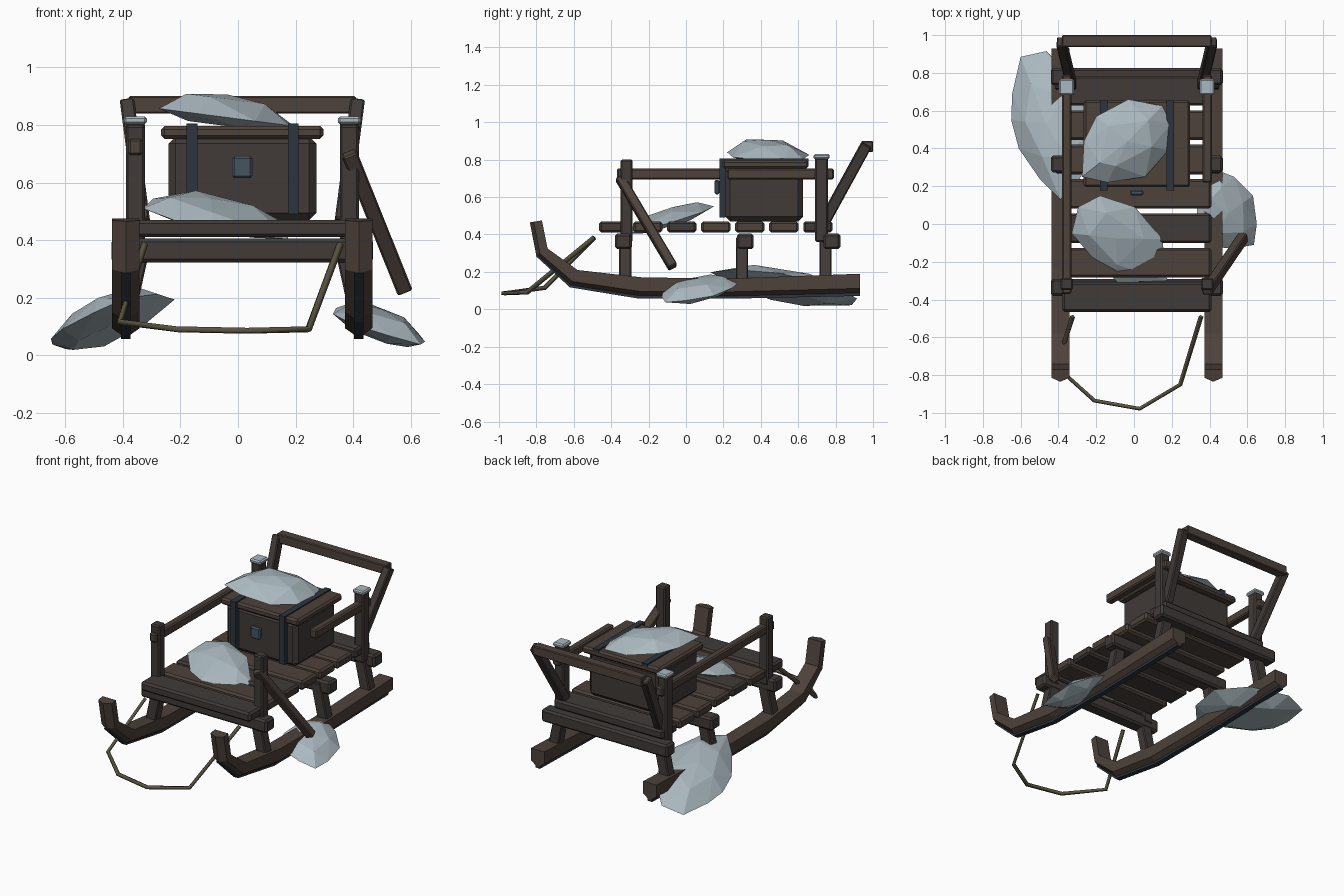
import bpy, bmesh
from mathutils import Vector, Matrix

if "Cube" in bpy.data.objects:
    bpy.data.objects.remove(bpy.data.objects["Cube"])

CX = 0.015  # sled centre line


def material(name, rgb):
    m = bpy.data.materials.new(name)
    m.diffuse_color = (*rgb, 1)
    m.use_nodes = True
    m.node_tree.nodes["Principled BSDF"].inputs["Base Color"].default_value = m.diffuse_color
    return m


WOOD = material("wood", (0.075, 0.054, 0.043))
DARK = material("dark_wood", (0.052, 0.043, 0.039))
IRON = material("iron", (0.027, 0.036, 0.048))
STEEL = material("steel", (0.06, 0.09, 0.12))
SNOW = material("snow", (0.40, 0.48, 0.52))
ROPE = material("rope", (0.10, 0.09, 0.055))


def finish(name, bm, mat):
    bmesh.ops.recalc_face_normals(bm, faces=bm.faces)
    me = bpy.data.meshes.new(name)
    bm.to_mesh(me)
    bm.free()
    me.materials.append(mat)
    ob = bpy.data.objects.new(name, me)
    bpy.context.collection.objects.link(ob)
    return ob


def block(name, matrix, size, mat, bevel):
    bm = bmesh.new()
    bmesh.ops.create_cube(bm, size=1)
    bmesh.ops.scale(bm, vec=size, verts=bm.verts)
    if bevel:
        bmesh.ops.bevel(bm, geom=bm.edges[:], offset=bevel, segments=1, affect='EDGES')
    bm.transform(matrix)
    return finish(name, bm, mat)


def box(name, lo, hi, mat, bevel=0.008):
    lo, hi = Vector(lo), Vector(hi)
    return block(name, Matrix.Translation((lo + hi) / 2), hi - lo, mat, bevel)


def beam(name, a, b, w, h, mat, bevel=0.006):
    a, b = Vector(a), Vector(b)
    z = (b - a).normalized()
    x = Vector((0, 1, 0)).cross(z).normalized()
    y = z.cross(x)
    m = Matrix((x, y, z)).transposed().to_4x4()
    m.translation = (a + b) / 2
    return block(name, m, Vector((w, h, (b - a).length)), mat, bevel)


def loft(name, rings, mat):
    bm = bmesh.new()
    vs = [[bm.verts.new(p) for p in r] for r in rings]
    n = len(vs[0])
    for r, s in zip(vs, vs[1:]):
        for i in range(n):
            j = (i + 1) % n
            bm.faces.new((r[i], r[j], s[j], s[i]))
    bm.faces.new(vs[0])
    bm.faces.new(vs[-1])
    return finish(name, bm, mat)


# Runner side profile: (top y, top z, keel y, keel z)
PROFILE = [(-.77, .475, -.835, .465), (-.74, .325, -.80, .285), (-.58, .21, -.62, .12),
           (-.23, .17, -.25, .06), (.25, .165, .25, .06), (.93, .19, .93, .075)]


def section(x, p, shape):
    return [(x + dx, p[0] + (p[2] - p[0]) * t, p[1] + (p[3] - p[1]) * t) for dx, t in shape]


HULL = [(-.048, 0), (.048, 0), (.048, .68), (0, 1), (-.048, .68)]
SHOE = [(-.017, .8), (.017, .8), (.017, 1.03), (-.017, 1.03)]

for s, side in ((-1, "left"), (1, "right")):
    # runners with iron shoes
    x = CX + s * .405
    loft(f"{side}_runner", [section(x, p, HULL) for p in PROFILE], WOOD)
    loft(f"{side}_runner_shoe", [section(x, p, SHOE) for p in PROFILE[1:]], IRON)
    # splayed legs
    for i, y in enumerate((-.325, .30, .745)):
        beam(f"{side}_leg_{i}", (CX + s * .41, y, .13), (CX + s * .355, y, .38), .07, .065, DARK)
    # upright posts, steel caps on the rear ones
    px = CX + s * .372
    box(f"{side}_front_post", (px - .033, -.35, .36), (px + .033, -.285, .80), DARK)
    box(f"{side}_rear_post", (px - .033, .69, .36), (px + .033, .76, .81), DARK)
    box(f"{side}_post_cap", (px - .04, .682, .803), (px + .04, .768, .83), SNOW)
    # side rail, snapped short on the right
    box(f"{side}_rail", (px - .025, -.37 if s < 0 else .22, .695),
        (px + .025, .79, .752), WOOD)
    # push handle uprights
    beam(f"{side}_handle_upright", (CX + s * .345, .735, .46), (CX + s * .40, .965, .88),
         .05, .06, DARK)

box("handle_bar", (CX - .395, .938, .84), (CX + .395, 1.0, .90), WOOD, .005)
beam("broken_rail", (.385, -.355, .705), (.578, -.07, .225), .055, .05, WOOD)

# cross beams and deck slats
for i, y in enumerate((-.38, .272, .735)):
    box(f"cross_beam_{i}", (CX - .455, y, .322), (CX + .455, y + .09, .405), DARK, .012)
for i in range(7):
    y = -.465 + .182 * i
    box(f"deck_slat_{i}", (CX - .395, y, .41), (CX + .395, y + .157, .47),
        DARK if i in (0, 2, 6) else WOOD, .012)

# chest
box("chest_body", (CX - .257, .21, .47), (CX + .257, .625, .76), DARK, .025)
box("chest_lid", (CX - .282, .195, .752), (CX + .282, .655, .797), WOOD, .012)
for i, x in enumerate((-.16, .192)):
    box(f"chest_strap_front_{i}", (x - .019, .178, .49), (x + .019, .212, .775), IRON, 0)
    box(f"chest_strap_top_{i}", (x - .019, .178, .765), (x + .019, .655, .805), IRON, 0)
box("chest_lock", (-.02, .152, .615), (.05, .18, .692), STEEL, .008)

# front pull rope
cu = bpy.data.curves.new("pull_rope", 'CURVE')
cu.dimensions = '3D'
cu.bevel_depth = .013
cu.bevel_resolution = 0
path = [(-.325, -.49, .385), (-.41, -.755, .115), (-.21, -.935, .09), (.03, -.978, .085),
        (.245, -.85, .09), (.355, -.49, .385)]
sp = cu.splines.new('POLY')
sp.points.add(len(path) - 1)
for p, c in zip(sp.points, path):
    p.co = (*c, 1)
cu.use_fill_caps = True
cu.materials.append(ROPE)
bpy.context.collection.objects.link(bpy.data.objects.new("pull_rope", cu))


def mound(name, outline, z0, sx, sy, up, down):
    """Faceted snow lump: outline on a tilted plane, domed above and below."""
    n = len(outline)
    cx, cy = sum(p[0] for p in outline) / n, sum(p[1] for p in outline) / n
    bm = bmesh.new()

    def add(x, y, h):
        bm.verts.new((x, y, z0 + sx * (x - cx) + sy * (y - cy) + h))

    for i, (x, y) in enumerate(outline):
        add(x, y, 0)
        if i % 2 == 0:
            add(cx + (x - cx) * .6, cy + (y - cy) * .6, up * .8)
        else:
            add(cx + (x - cx) * .6, cy + (y - cy) * .6, -down)
    add(cx, cy, up)
    r = bmesh.ops.convex_hull(bm, input=bm.verts[:])
    junk = {v for v in r["geom_interior"] + r["geom_unused"] if isinstance(v, bmesh.types.BMVert)}
    bmesh.ops.delete(bm, geom=list(junk), context='VERTS')
    finish(name, bm, SNOW)


# snow lumps
mound("snow_on_chest", [(-.275, .25), (-.265, .44), (-.2, .57), (-.03, .66), (.15, .625),
      (.195, .53), (.18, .39), (.06, .25), (-.14, .22)], .826, -.13, 0, .08, .03)
mound("snow_on_deck", [(-.33, -.05), (-.295, .09), (-.18, .15), (.005, .09), (.15, -.08),
      (.175, -.30), (-.085, -.31), (-.205, -.195)], .485, -.08, .26, .06, .03)
mound("snow_left_runner", [(-.65, .55), (-.645, .69), (-.60, .885), (-.465, .915), (-.30, .75),
      (-.22, .5), (-.28, .25), (-.39, .13), (-.5, .24), (-.61, .40)], .115, .30, -.15, .08, .05)
mound("snow_right_runner", [(.44, .285), (.53, .25), (.63, .15), (.65, 0), (.635, -.11),
      (.53, -.13), (.40, -.12), (.33, 0), (.34, .18)], .10, -.30, .13, .06, .04)
